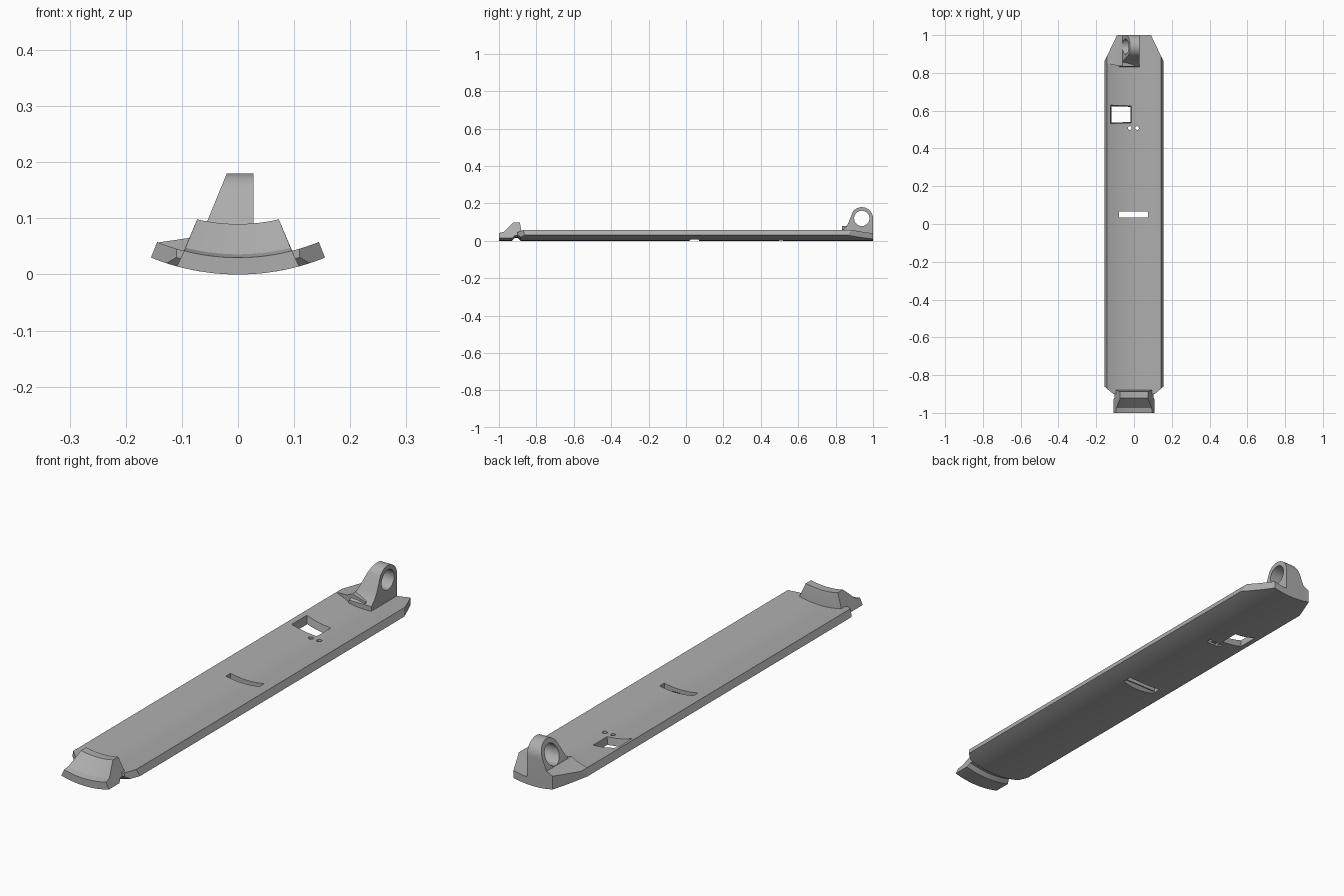
import bpy, bmesh
from math import sin, cos, pi, radians

if "Cube" in bpy.data.objects:
    bpy.data.objects.remove(bpy.data.objects["Cube"])

grey = bpy.data.materials.new("plain grey")
grey.use_nodes = True
grey.diffuse_color = (0.42, 0.42, 0.42, 1)
grey.node_tree.nodes["Principled BSDF"].inputs["Base Color"].default_value = (0.42, 0.42, 0.42, 1)

RADIUS = 0.415   # underside radius of the curved panel


def loft(name, rings):
    """Closed solid skinned through rings of equal point count."""
    bm = bmesh.new()
    loops = [[bm.verts.new(p) for p in ring] for ring in rings]
    n = len(loops[0])
    for a, b in zip(loops, loops[1:]):
        for i in range(n):
            j = (i + 1) % n
            bm.faces.new((a[i], a[j], b[j], b[i]))
    bm.faces.new(loops[0])
    bm.faces.new(loops[-1])
    bmesh.ops.recalc_face_normals(bm, faces=bm.faces)
    mesh = bpy.data.meshes.new(name)
    bm.to_mesh(mesh)
    bm.free()
    ob = bpy.data.objects.new(name, mesh)
    bpy.context.collection.objects.link(ob)
    mesh.materials.append(grey)
    return ob


def arc_sweep(name, profile, half_angle, segments=32):
    """Sweep (y, depth) points around the panel axis."""
    rings = []
    for i in range(segments + 1):
        t = 2 * i / segments - 1
        ring = []
        for y, d in profile:
            a = radians(half_angle(d)) * t
            ring.append(((RADIUS - d) * sin(a), y, RADIUS - (RADIUS - d) * cos(a)))
        rings.append(ring)
    return loft(name, rings)


def box_cutter(x0, x1, y0, y1, z0, z1, low=0, high=0):
    """Box whose bottom and top can be flared in y and x."""
    def rect(z, f):
        return [(x0 - f, y0 - f, z), (x1 + f, y0 - f, z), (x1 + f, y1 + f, z), (x0 - f, y1 + f, z)]
    return loft("cutter", [rect(z0, low), rect(z1, high)])


def circle(r, n=32):
    return [(r * cos(2 * pi * i / n), r * sin(2 * pi * i / n)) for i in range(n)]


def boolean(ob, cutter, operation="DIFFERENCE"):
    mod = ob.modifiers.new("cut", "BOOLEAN")
    mod.operation = operation
    mod.solver = "EXACT"
    mod.object = cutter
    bpy.context.view_layer.objects.active = ob
    bpy.ops.object.modifier_apply(modifier=mod.name)
    bpy.data.objects.remove(cutter)


def trim_to_outline(ob):
    half = [(0.11, -0.9), (0.157, -0.86), (0.157, 0.86), (0.09, 1.0)]
    outline = half + [(-x, y) for x, y in reversed(half)]
    boolean(ob, loft("cutter", [[(x, y, z) for x, y in outline] for z in (-0.1, 0.3)]), "INTERSECT")


# Curved panel with clipped corners
panel = arc_sweep("curved_panel", [(-0.885, 0), (-0.9, 0.015), (-0.9, 0.03), (1, 0.03), (1, 0)],
                  lambda d: 21.95)
trim_to_outline(panel)

# Window, strap slot and pin holes
boolean(panel, box_cutter(-0.113, -0.022, 0.543, 0.617, -0.02, 0.06, 0, 0.014))
boolean(panel, box_cutter(-0.08, 0.075, 0.035, 0.065, -0.02, 0.06))
boolean(panel, loft("cutter", [[(x, 0.045 + w * s, z) for x, s, z in
                                ((-0.08, -1, z), (0.075, -1, z), (0.075, 1, z), (-0.08, 1, z))]
                               for w, z in ((0.03, -0.005), (0.015, 0.014))]))
for x in (-0.022, 0.016):
    boolean(panel, loft("cutter", [[(x + u, 0.508 + v, z) for u, v in circle(0.01, 20)]
                                   for z in (-0.02, 0.06)]))
boolean(panel, box_cutter(-0.035, 0.03, 0.498, 0.518, -0.02, 0.008))

# Front hook with a sloped face and a groove beneath its neck
hook = arc_sweep("front_hook",
                 [(-1, 0), (-1, 0.03), (-0.975, 0.036), (-0.922, 0.09), (-0.888, 0.09),
                  (-0.877, 0.02), (-0.877, 0.016), (-0.915, 0.016), (-0.93, 0)],
                 lambda d: 15.2 - 25 * d, 24)

# Hinge lug: upright right side, slanted left side, bored through
cy, cz, r = 0.94, 0.12, 0.06
profile = [(1, 0.014), (1, cz)]
profile += [(cy + r * cos(a), cz + r * sin(a)) for a in (radians(8 * i) for i in range(1, 19))]
profile += [(0.868, 0.095), (0.852, 0.07), (0.832, 0.05), (0.832, 0.014)]
lug = loft("hinge_lug", [[(0.028, y, z) for y, z in profile],
                         [(-0.02 - (0.18 - z) * 0.41, y, z) for y, z in profile]])
boolean(lug, loft("cutter", [[(x, cy + u, cz + v) for u, v in circle(0.041, 48)]
                             for x in (-0.2, 0.2)]))

# Raised pad beside the lug
section = [(-0.143, 0.057), (-0.088, 0.065), (-0.062, 0.078), (0, 0.06), (0, 0.015),
           (-0.07, 0.02), (-0.14, 0.046)]
pad = loft("lug_pad", [[(x, 0.835 - 0.2 * min(0, x + 0.07), z) for x, z in section],
                       [(x, 1, z) for x, z in section]])
trim_to_outline(pad)

for ob in (panel, hook, lug, pad):
    bpy.ops.object.select_all(action="DESELECT")
    ob.select_set(True)
    bpy.context.view_layer.objects.active = ob
    bpy.ops.object.shade_smooth_by_angle(angle=radians(25))
